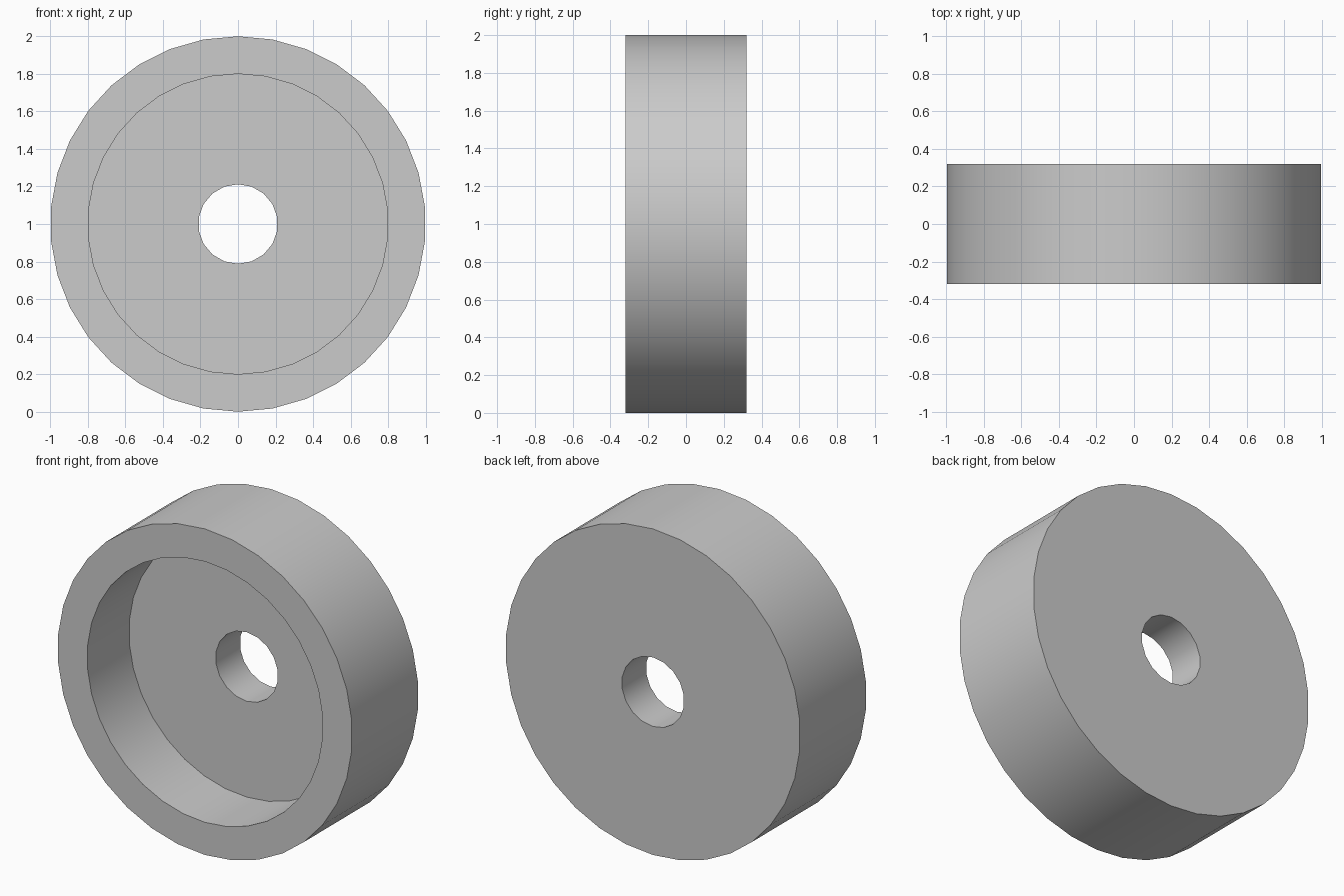
import bpy
import math

default = bpy.data.objects.get("Cube")
if default:
    bpy.data.objects.remove(default, do_unlink=True)

HALF_WIDTH = 0.32
FLOOR_Y = 0.085      # inner floor of the front recess
OVERLAP = 0.1        # cutters poke past the faces


def disc(name, radius, sides, y_front, y_back):
    """Cylinder lying along y, with a corner at the top."""
    bpy.ops.mesh.primitive_cylinder_add(
        vertices=sides, radius=radius, depth=y_back - y_front,
        location=(0, (y_front + y_back) / 2, 1), rotation=(math.pi / 2, 0, 0))
    obj = bpy.context.object
    obj.name = name
    return obj


def cut(target, cutter):
    """Subtract the cutter from the target and discard it."""
    cutter.hide_render = True
    mod = target.modifiers.new(cutter.name, 'BOOLEAN')
    mod.operation = 'DIFFERENCE'
    mod.solver = 'EXACT'
    mod.object = cutter
    bpy.context.view_layer.objects.active = target
    bpy.ops.object.modifier_apply(modifier=mod.name)
    bpy.data.objects.remove(cutter, do_unlink=True)


# Grey material
grey = bpy.data.materials.new("plain grey")
grey.use_nodes = True
colour = (0.6, 0.6, 0.6, 1)
grey.diffuse_color = colour
grey.node_tree.nodes["Principled BSDF"].inputs["Base Color"].default_value = colour

# Wheel body, with a front recess and an axle hole
wheel = disc("recessed_wheel", 1.0, 34, -HALF_WIDTH, HALF_WIDTH)
wheel.data.materials.append(grey)
cut(wheel, disc("recess_cutter", 0.8, 34, -HALF_WIDTH - OVERLAP, FLOOR_Y))
cut(wheel, disc("axle_hole_cutter", 0.212, 18, -HALF_WIDTH - OVERLAP, HALF_WIDTH + OVERLAP))

# Smooth round walls, crisp rims
bpy.ops.object.select_all(action='DESELECT')
wheel.select_set(True)
bpy.context.view_layer.objects.active = wheel
bpy.ops.object.shade_smooth_by_angle(angle=math.radians(30))
